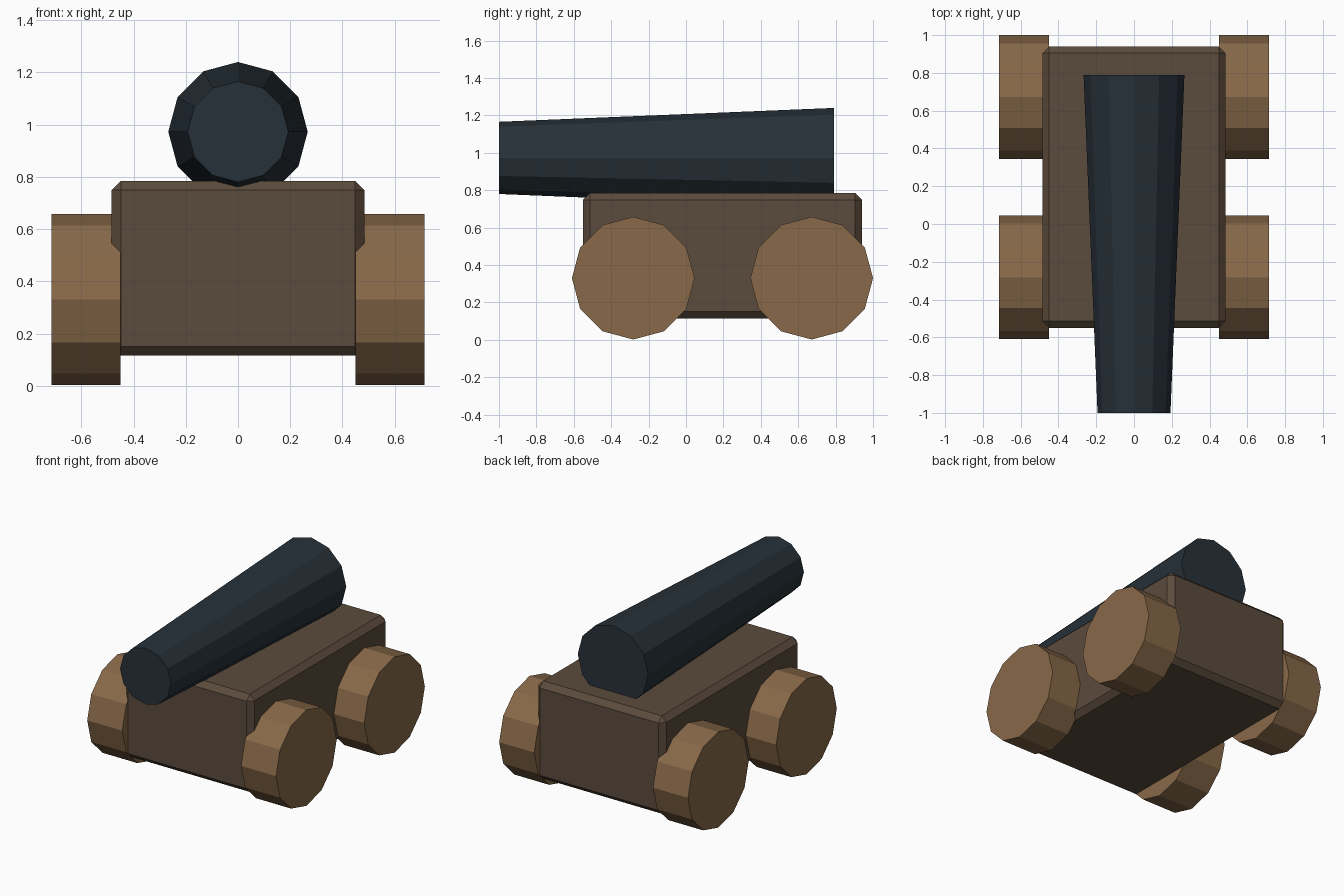
import bpy
import math

if "Cube" in bpy.data.objects:
    bpy.data.objects.remove(bpy.data.objects["Cube"])


def material(name, rgb):
    m = bpy.data.materials.new(name)
    m.diffuse_color = (*rgb, 1)
    m.use_nodes = True
    m.node_tree.nodes["Principled BSDF"].inputs["Base Color"].default_value = m.diffuse_color
    return m


dark_wood = material("dark_wood", (0.105, 0.07, 0.046))
light_wood = material("light_wood", (0.245, 0.14, 0.066))
iron = material("iron", (0.02, 0.031, 0.041))


def finish(name, mat):
    ob = bpy.context.object
    ob.name = ob.data.name = name
    ob.data.materials.append(mat)
    return ob


# Carriage block with chamfered edges
bpy.ops.mesh.primitive_cube_add(size=1, location=(0, 0.195, 0.45))
body = finish("carriage", dark_wood)
body.scale = (0.97, 1.49, 0.67)
bpy.ops.object.transform_apply(location=False, rotation=False, scale=True)
bevel = body.modifiers.new("chamfer", 'BEVEL')
bevel.width = 0.036
bevel.segments = 1

# Four 12-sided wheels, sunk slightly into the carriage sides
for side, label in ((-1, "left"), (1, "right")):
    for y, end in ((-0.282, "front"), (0.672, "back")):
        bpy.ops.mesh.primitive_cylinder_add(
            vertices=12, radius=0.328, depth=0.265,
            location=(side * 0.5825, y, 0.33), rotation=(0, math.pi / 2, 0))
        finish(f"{end}_{label}_wheel", light_wood)

# Tapered 12-sided barrel, wide end at the back
bpy.ops.mesh.primitive_cone_add(
    vertices=12, radius1=0.267, radius2=0.193, depth=1.79,
    location=(0, -0.105, 0.973), rotation=(math.pi / 2, 0, 0))
finish("barrel", iron)
